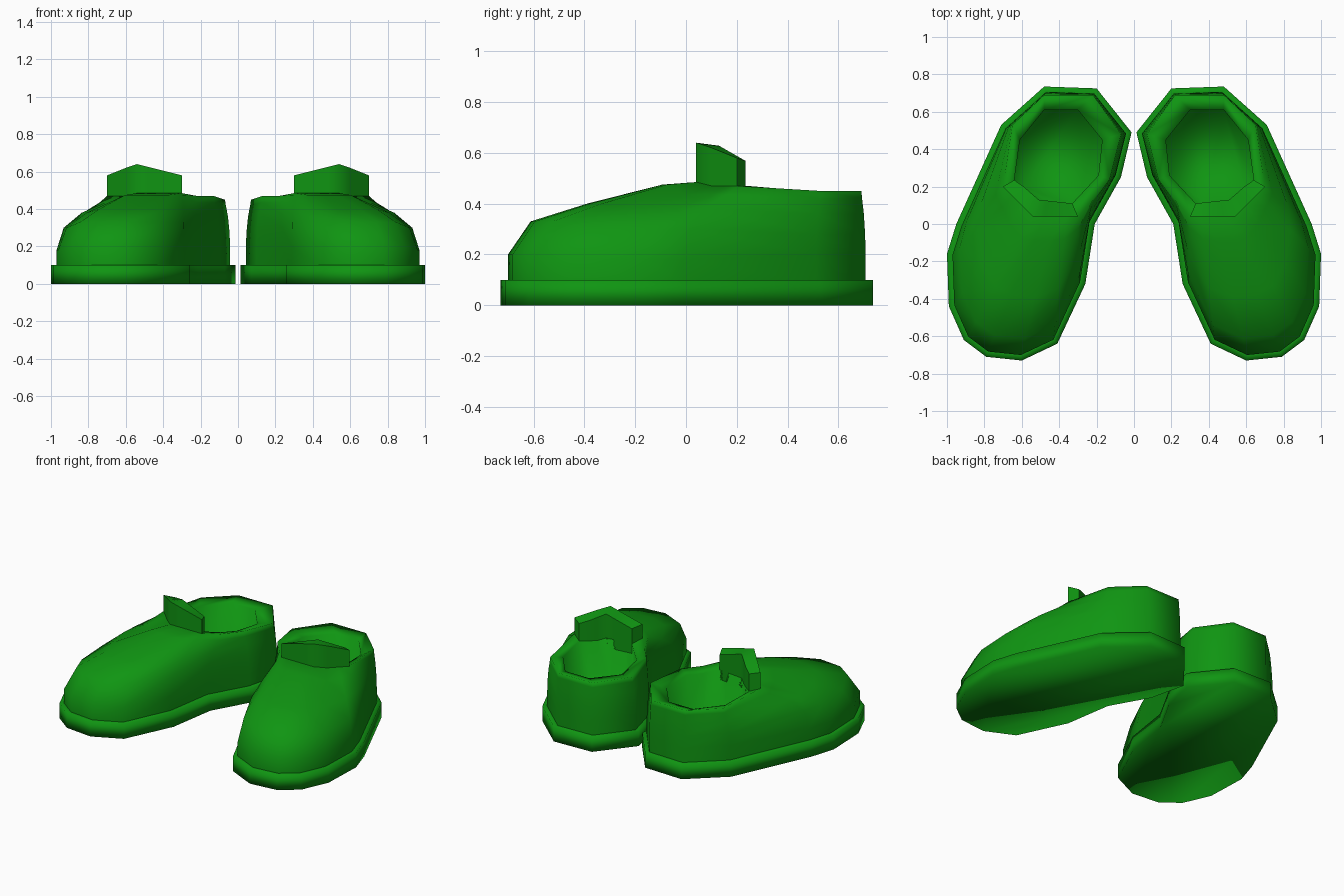
import bpy, bmesh, math
from mathutils import Vector

if "Cube" in bpy.data.objects:
    bpy.data.objects.remove(bpy.data.objects["Cube"])

green = bpy.data.materials.new("slipper green")
green.diffuse_color = (0.005, 0.30, 0.006, 1)
green.use_nodes = True
green.node_tree.nodes["Principled BSDF"].inputs["Base Color"].default_value = green.diffuse_color

# Plan curves of one shoe: sole outline, collar outer edge, foot opening
OUTLINE = [(.013, .49), (.20, .725), (.48, .735), (.71, .53), (.95, 0), (1, -.16), (.99, -.44),
           (.91, -.62), (.79, -.71), (.60, -.73), (.41, -.64), (.26, -.32), (.21, 0), (.07, .25)]
RIM = [(.07, .48), (.22, .69), (.48, .69), (.65, .53), (.70, .20), (.65, .15), (.60, .10),
       (.54, .04), (.48, .04), (.42, .04), (.36, .04), (.30, .04), (.22, .13), (.13, .24)]
OPENING = [(.17, .45), (.30, .61), (.48, .61), (.61, .45), (.64, .235), (.59, .20), (.55, .165),
           (.51, .13), (.465, .125), (.42, .12), (.375, .115), (.33, .11), (.26, .185), (.19, .26)]
N = len(OUTLINE)
# Wall heights from sole to collar for each region of the shoe
STEPS = [0, 0, .12, .42, .82, 1]
HEEL = [.09, .20, .28, .36, .42, .45]
SIDE = [.09, .18, .30, .38, .435, .47]
TOE = [.09, .20, .33, .40, .475, .485]


def heights(i):
    return HEEL if i < 4 else TOE if 6 < i < 12 else SIDE


def inset(points, d):
    out = []
    for i, p in enumerate(points):
        a, b, c = Vector(points[i - 1]), Vector(p), Vector(points[(i + 1) % N])
        n = ((b - a).normalized() + (c - b).normalized()).normalized()
        out.append((b.x + n.y * -d, b.y + n.x * d) if SIGN < 0 else (b.x + n.y * d, b.y - n.x * d))
    return out


# The outline runs clockwise seen from above, so inward is to the right
SIGN = 1
BASE = inset(OUTLINE, .03)


def loft(name, rings, cap_start=True, cap_end=True, angle=180):
    bm = bmesh.new()
    loops = [[bm.verts.new(p) for p in ring] for ring in rings]
    n = len(loops[0])
    for a, b in zip(loops, loops[1:]):
        for i in range(n):
            j = (i + 1) % n
            bm.faces.new((a[i], a[j], b[j], b[i]))
    if cap_start:
        bm.faces.new(loops[0])
    if cap_end:
        bm.faces.new(loops[-1])
    bmesh.ops.recalc_face_normals(bm, faces=bm.faces)
    me = bpy.data.meshes.new(name)
    bm.to_mesh(me)
    bm.free()
    ob = bpy.data.objects.new(name, me)
    bpy.context.collection.objects.link(ob)
    me.materials.append(green)
    bpy.context.view_layer.objects.active = ob
    ob.select_set(True)
    bpy.ops.object.shade_smooth_by_angle(angle=math.radians(angle))
    ob.select_set(False)
    # Second shoe of the pair
    mirror = ob.modifiers.new("pair", 'MIRROR')
    mirror.use_mirror_merge = False
    return ob


def flat(points, z):
    return [(x, y, z) for x, y in points]


# Sole slab
loft("sole", [flat(OUTLINE, 0), flat(OUTLINE, .1), flat(BASE, .1)])

# Upper: walls, collar top, then down into the foot opening
rings = []
for k, t in enumerate(STEPS):
    rings.append([(b[0] + (r[0] - b[0]) * t, b[1] + (r[1] - b[1]) * t, heights(i)[k])
                  for i, (b, r) in enumerate(zip(BASE, RIM))])
rings.append([(x, y, heights(i)[-1] - .02) for i, (x, y) in enumerate(OPENING)])
rings.append(flat(OPENING, .22))
loft("upper", rings, cap_start=False)

# Tongue: raised wall around the front of the collar, highest at its corner
rings = []
for i in range(4, 12):
    top = .58 + .06 * ((i - 4) / 3 if i < 7 else (11 - i) / 4)
    (ox, oy), (ix, iy) = RIM[i], OPENING[i]
    rings.append([(ox, oy, .44), (ox, oy, top), (ix, iy, top - .012), (ix, iy, .40)])
loft("tongue", rings, angle=50)
